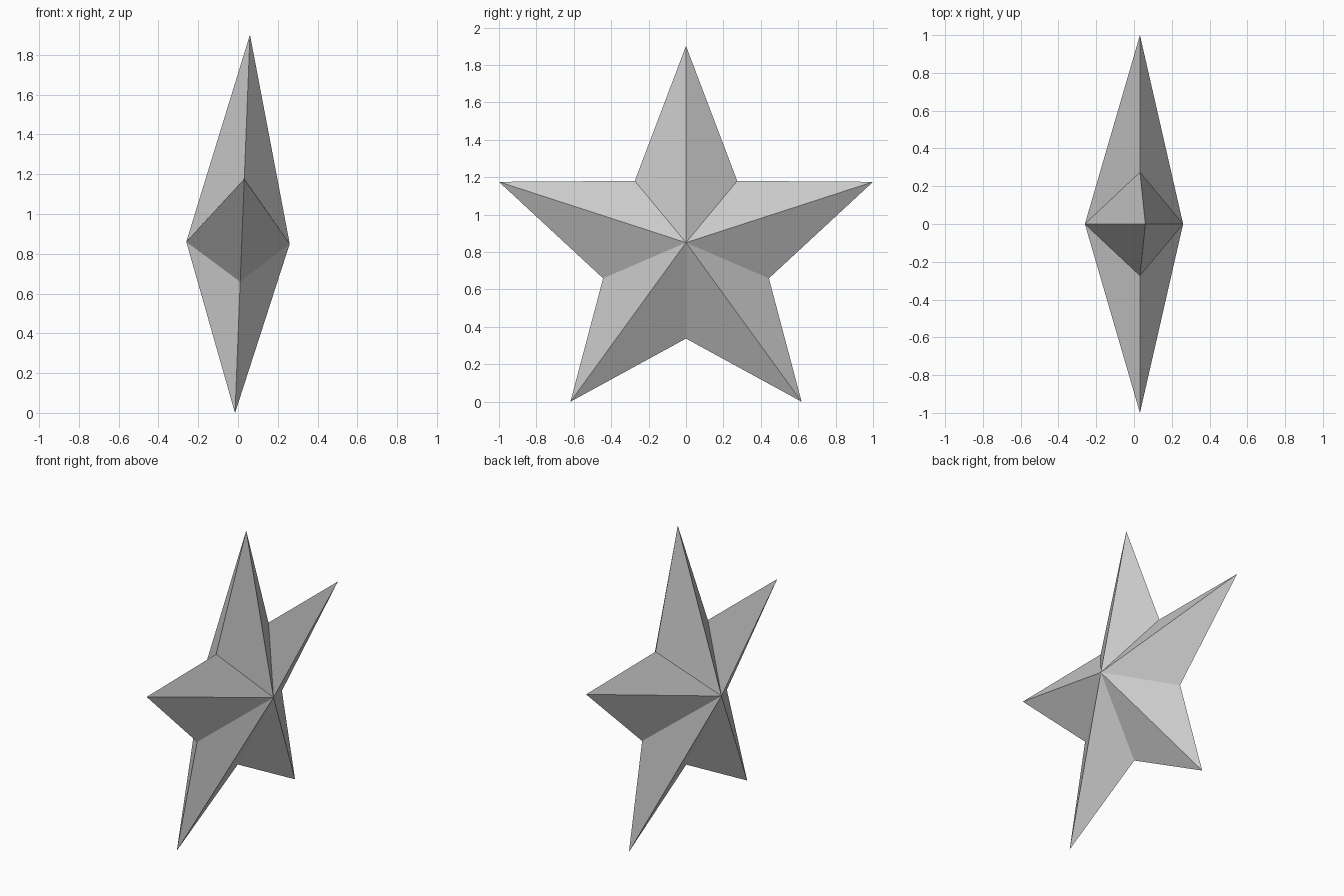
import bpy, bmesh
from math import sin, cos, pi

if "Cube" in bpy.data.objects:
    bpy.data.objects.remove(bpy.data.objects["Cube"])

TILT = 0.0395          # the star leans slightly towards +x at the top


def rim_point(bm, i):
    # even points are long tips, odd points are inner corners
    r, zc = ((1.0515, 0.85), (0.466, 0.803))[i % 2]
    a = i * pi / 5
    z = zc + r * cos(a)
    return bm.verts.new((TILT * z - 0.015, r * sin(a), z))


# Five-pointed star: a zigzag rim joined to one apex on each side
bm = bmesh.new()
rim = [rim_point(bm, i) for i in range(10)]
for x, z in ((0.26, 0.85), (-0.26, 0.86)):
    apex = bm.verts.new((x, 0, z))
    for a, b in zip(rim, rim[1:] + rim[:1]):
        bm.faces.new((apex, a, b))
bmesh.ops.recalc_face_normals(bm, faces=bm.faces)

mesh = bpy.data.meshes.new("star")
bm.to_mesh(mesh)
bm.free()
star = bpy.data.objects.new("star", mesh)
bpy.context.collection.objects.link(star)
